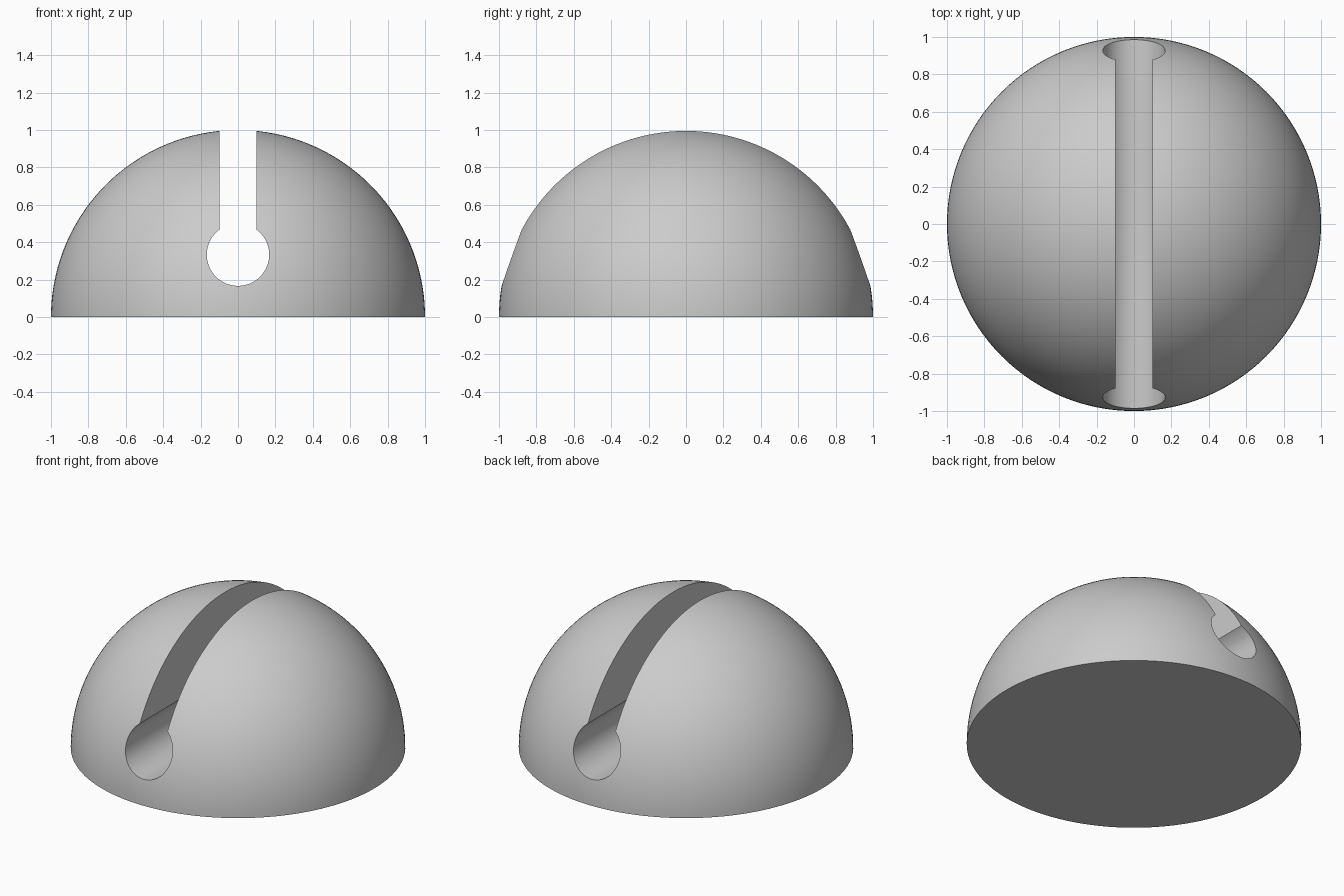
import bpy, bmesh, math

if "Cube" in bpy.data.objects:
    bpy.data.objects.remove(bpy.data.objects["Cube"])

SEG, RINGS = 128, 40
HOLE_R, HOLE_Z, SLOT = 1 / 6, 1 / 3, 0.1

grey = bpy.data.materials.new("plain grey")
grey.diffuse_color = (0.6, 0.6, 0.6, 1)
grey.use_nodes = True
grey.node_tree.nodes["Principled BSDF"].inputs["Base Color"].default_value = grey.diffuse_color


def make_object(name, bm):
    bmesh.ops.recalc_face_normals(bm, faces=bm.faces[:])
    mesh = bpy.data.meshes.new(name)
    bm.to_mesh(mesh)
    bm.free()
    mesh.materials.append(grey)
    obj = bpy.data.objects.new(name, mesh)
    bpy.context.collection.objects.link(obj)
    return obj


# Dome: upper half of a sphere with a closed flat base
bm = bmesh.new()
bmesh.ops.create_uvsphere(bm, u_segments=SEG, v_segments=RINGS * 2, radius=1)
cut = bmesh.ops.bisect_plane(bm, geom=bm.verts[:] + bm.edges[:] + bm.faces[:],
                             dist=1e-5, plane_co=(0, 0, 0), plane_no=(0, 0, 1),
                             clear_inner=True)
bmesh.ops.holes_fill(bm, edges=[e for e in bm.edges if e.is_boundary], sides=0)
dome = make_object("slotted_dome", bm)

# Keyhole cutter: round bore with a straight slot open to the top
bm = bmesh.new()
half = math.asin(SLOT / HOLE_R)
steps = 64
profile = [(-SLOT, 1.2)]
for i in range(steps + 1):
    a = math.pi / 2 + half + (2 * math.pi - 2 * half) * i / steps
    profile.append((HOLE_R * math.cos(a), HOLE_Z + HOLE_R * math.sin(a)))
profile.append((SLOT, 1.2))
face = bm.faces.new([bm.verts.new((x, -1.2, z)) for x, z in profile])
ext = bmesh.ops.extrude_face_region(bm, geom=[face])
bmesh.ops.translate(bm, vec=(0, 2.4, 0),
                    verts=[v for v in ext["geom"] if isinstance(v, bmesh.types.BMVert)])
cutter = make_object("keyhole_cutter", bm)
cutter.hide_render = True

# Cut the keyhole through the dome and smooth the curved faces
mod = dome.modifiers.new("keyhole", 'BOOLEAN')
mod.operation = 'DIFFERENCE'
mod.solver = 'EXACT'
mod.object = cutter
bpy.context.view_layer.objects.active = dome
dome.select_set(True)
bpy.ops.object.modifier_apply(modifier=mod.name)
bpy.data.objects.remove(cutter)
bpy.ops.object.shade_smooth_by_angle(angle=math.radians(30))
